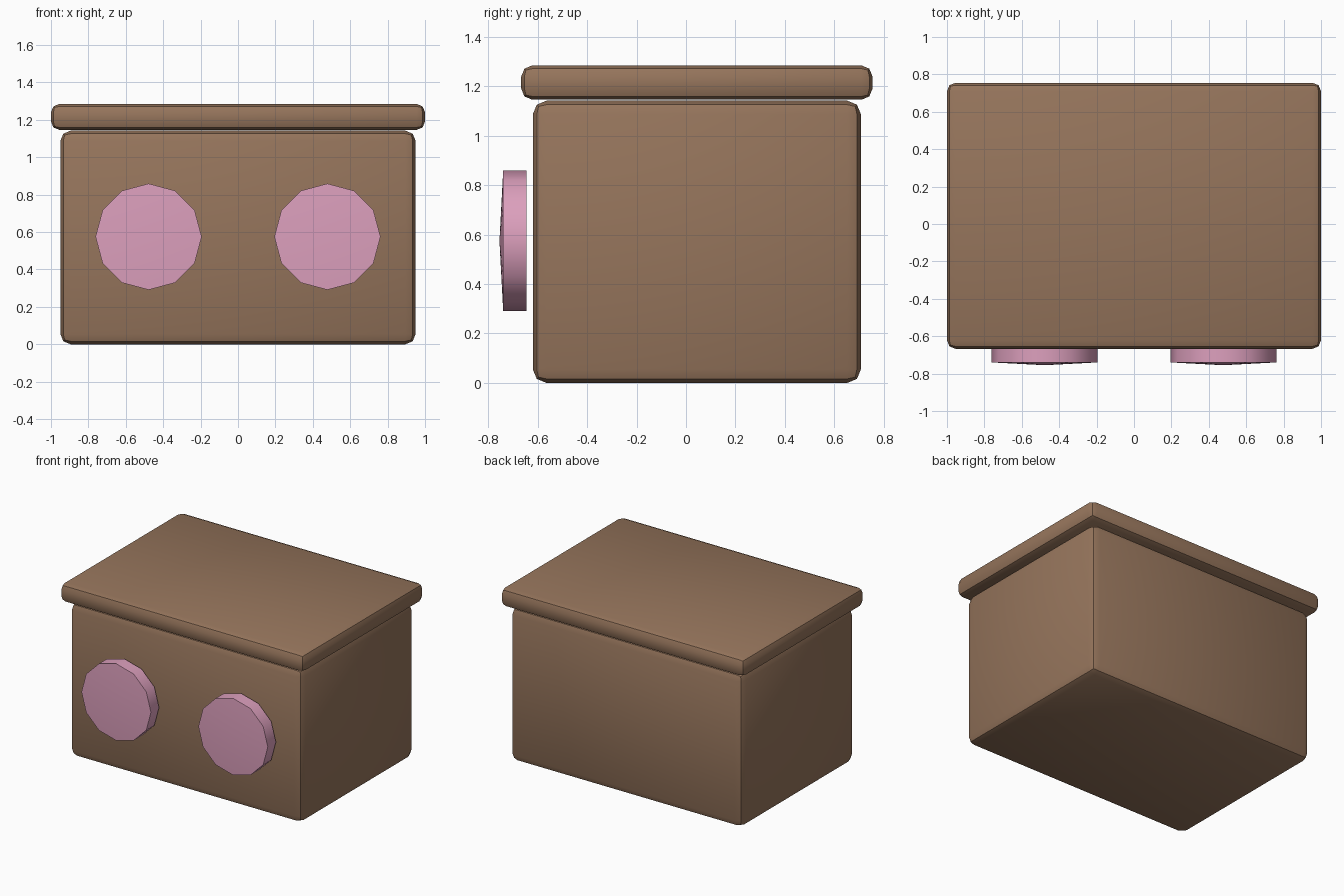
import bpy, bmesh, math
from mathutils import Matrix

cube = bpy.data.objects.get("Cube")
if cube:
    bpy.data.objects.remove(cube, do_unlink=True)


def material(name, rgb):
    mat = bpy.data.materials.new(name)
    mat.use_nodes = True
    mat.diffuse_color = (*rgb, 1)
    mat.node_tree.nodes["Principled BSDF"].inputs["Base Color"].default_value = (*rgb, 1)
    return mat


def finish(name, bm, mat):
    bmesh.ops.recalc_face_normals(bm, faces=bm.faces)
    mesh = bpy.data.meshes.new(name)
    bm.to_mesh(mesh)
    bm.free()
    mesh.materials.append(mat)
    obj = bpy.data.objects.new(name, mesh)
    bpy.context.collection.objects.link(obj)
    bpy.ops.object.select_all(action='DESELECT')
    obj.select_set(True)
    bpy.context.view_layer.objects.active = obj
    bpy.ops.object.shade_smooth_by_angle(angle=math.radians(35))
    return obj


def rounded_box(name, low, high, bevel, mat):
    bm = bmesh.new()
    bmesh.ops.create_cube(bm, size=1)
    for v in bm.verts:
        for i in range(3):
            v.co[i] = low[i] if v.co[i] < 0 else high[i]
    bmesh.ops.bevel(bm, geom=bm.edges[:], offset=bevel, segments=2,
                    profile=0.5, affect='EDGES')
    return finish(name, bm, mat)


def knob(name, x, mat):
    # Twelve-sided disc whose front rises to a shallow point
    bm = bmesh.new()
    turn = Matrix.Translation((x, -0.6925, 0.575)) @ Matrix.Rotation(math.pi / 2, 4, 'X')
    bmesh.ops.create_cone(bm, cap_ends=True, segments=12, radius1=0.284,
                          radius2=0.284, depth=0.095, matrix=turn)
    bm.normal_update()
    front = min(bm.faces, key=lambda f: f.calc_center_median().y)
    centre = bmesh.ops.poke(bm, faces=[front])["verts"][0]
    centre.co.y = -0.755
    return finish(name, bm, mat)


brown = material("warm brown", (0.305, 0.178, 0.107))
pink = material("soft pink", (0.72, 0.35, 0.51))

# Box and overhanging lid
rounded_box("box_body", (-0.95, -0.62, 0), (0.95, 0.708, 1.142), 0.055, brown)
rounded_box("lid", (-1, -0.667, 1.146), (1, 0.755, 1.285), 0.045, brown)

# Pair of knobs on the front
for side, x in (("right", -0.478), ("left", 0.478)):
    knob(side + "_knob", x, pink)
